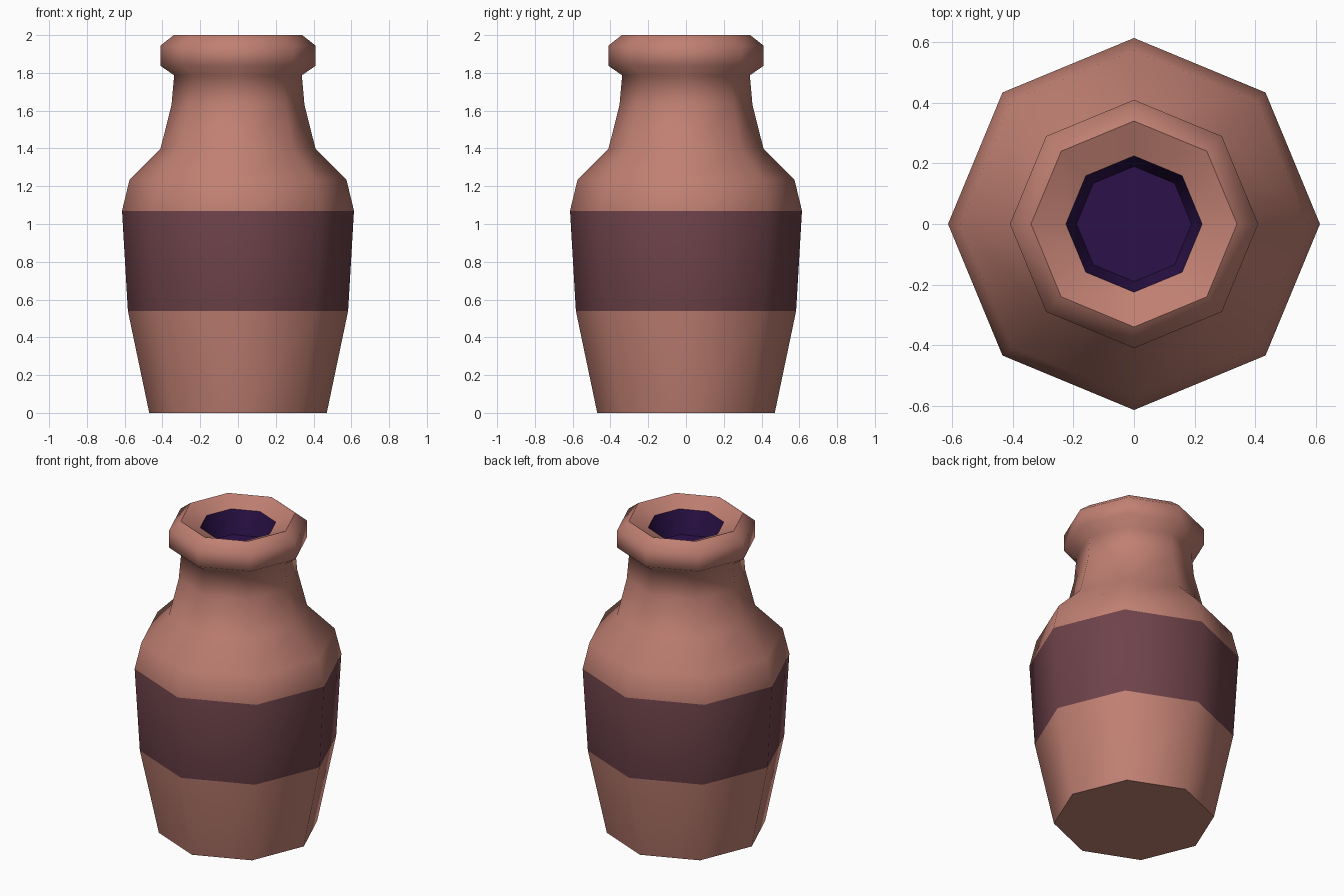
import bpy, bmesh, math

if "Cube" in bpy.data.objects:
    bpy.data.objects.remove(bpy.data.objects["Cube"])

SIDES = 8

def material(name, rgb):
    m = bpy.data.materials.new(name)
    m.diffuse_color = (*rgb, 1)
    m.use_nodes = True
    m.node_tree.nodes["Principled BSDF"].inputs["Base Color"].default_value = m.diffuse_color
    return m

clay = material("terracotta", (0.53, 0.215, 0.17))
band = material("dark_band", (0.155, 0.056, 0.068))
hollow = material("dark_inside", (0.025, 0.006, 0.068))

def lathe(name, profile, mats, cap_start=False, cap_end=False, rule=None):
    """Spin a (radius, z) profile around z with eight flat sides."""
    bm = bmesh.new()
    rings = [[bm.verts.new((r * math.cos(2 * math.pi * i / SIDES),
                            r * math.sin(2 * math.pi * i / SIDES), z))
              for i in range(SIDES)] for r, z in profile]
    for a, b in zip(rings, rings[1:]):
        for i in range(SIDES):
            j = (i + 1) % SIDES
            f = bm.faces.new((a[i], a[j], b[j], b[i]))
            if rule:
                f.material_index = rule(f.calc_center_median().z)
    if cap_start:
        bm.faces.new(rings[0][::-1])
    if cap_end:
        bm.faces.new(rings[-1])
    me = bpy.data.meshes.new(name)
    bm.to_mesh(me)
    bm.free()
    for m in mats:
        me.materials.append(m)
    ob = bpy.data.objects.new(name, me)
    bpy.context.collection.objects.link(ob)
    bpy.ops.object.select_all(action='DESELECT')
    ob.select_set(True)
    bpy.context.view_layer.objects.active = ob
    bpy.ops.object.shade_smooth_by_angle(angle=math.radians(62))
    return ob

# Body, neck and rolled lip; the faces between the belly rings form the band
lathe("vase_body",
      [(0.47, 0), (0.583, 0.54), (0.614, 1.07), (0.574, 1.235), (0.41, 1.40),
       (0.352, 1.63), (0.338, 1.787), (0.41, 1.837), (0.41, 1.945),
       (0.34, 2.0), (0.225, 1.95)],
      [clay, band], cap_start=True,
      rule=lambda z: 1 if 0.54 < z < 1.07 else 0)

# Dark hollow inside the mouth
lathe("mouth_inside", [(0.225, 1.95), (0.19, 1.80)], [hollow], cap_end=True)
